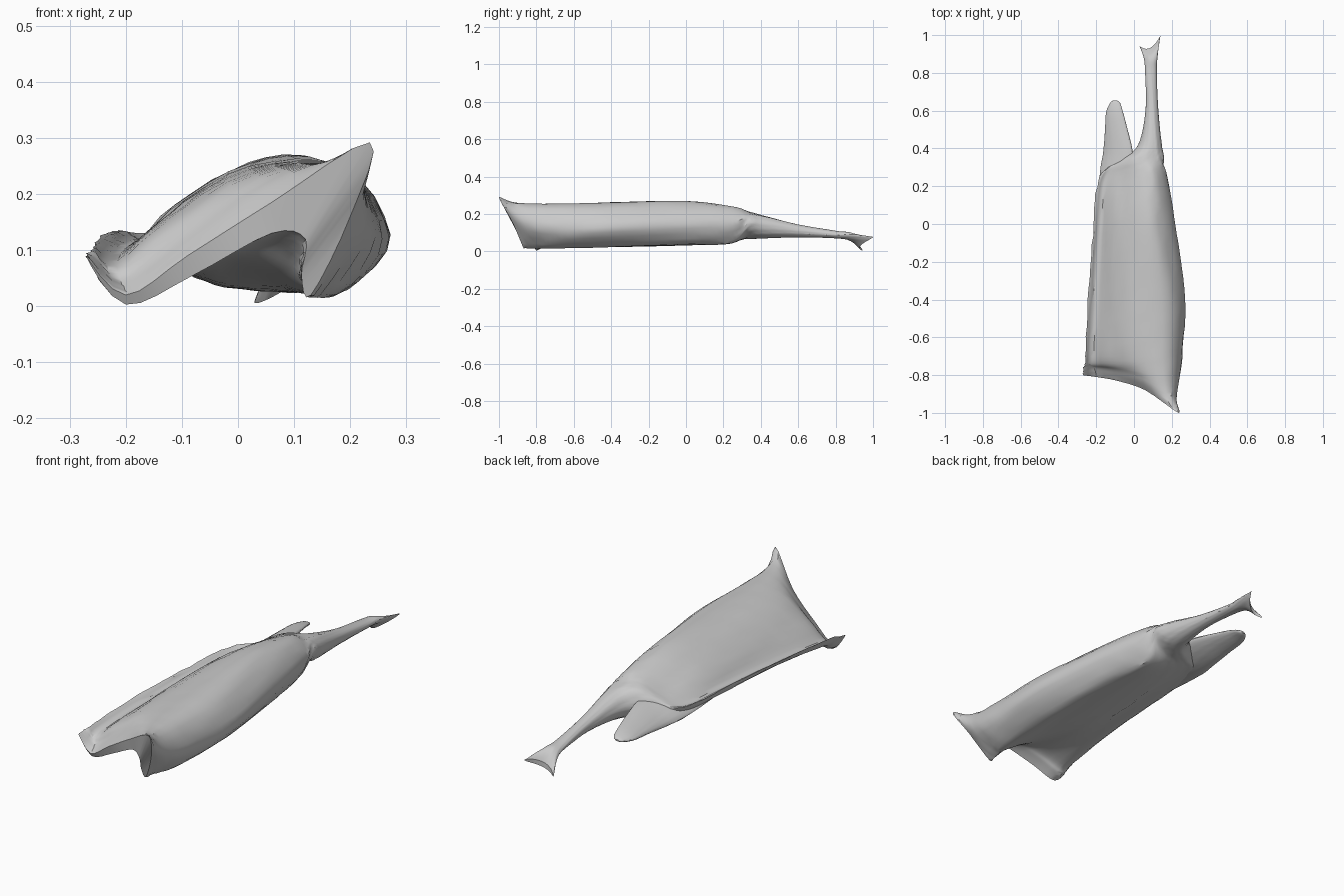
import bpy, bmesh, math, random
from mathutils import Vector

if "Cube" in bpy.data.objects:
    bpy.data.objects.remove(bpy.data.objects["Cube"])

random.seed(4)
N = 12          # control points round each section
SUB = 4         # subdivisions between control points
GREY = bpy.data.materials.new("pale grey")
GREY.diffuse_color = (0.6, 0.6, 0.6, 1)
GREY.use_nodes = True
GREY.node_tree.nodes["Principled BSDF"].inputs["Base Color"].default_value = GREY.diffuse_color


def spline(p0, p1, p2, p3, t):
    return 0.5 * (2 * p1 + (p2 - p0) * t + (2 * p0 - 5 * p1 + 4 * p2 - p3) * t * t
                  + (3 * p1 - p0 - 3 * p2 + p3) * t ** 3)


def oval(y, cx, rx, cz, rz, tilt=0.0, skew=0.0, dip=0.0):
    """Oval section, starting at the left and going over the top."""
    out = []
    for i in range(N):
        a = math.pi - 2 * math.pi * i / N
        c, s = math.cos(a), math.sin(a)
        out.append(Vector((cx + rx * c, y + skew * c - dip * (1 - c * c),
                           cz + rz * s + tilt * rx * c)))
    return out


def loft(name, rings, steps, rough, ragged=0.0):
    """Smooth skin through the sections, with fine fibre ridges and closed ends."""
    fine = []
    for r in rings:
        fine.append([spline(r[i - 1], r[i], r[(i + 1) % N], r[(i + 2) % N], k / SUB)
                     for i in range(N) for k in range(SUB)])
    m = N * SUB
    rows, last = [], len(fine) - 1
    for j in range(last):
        a, b, c, d = fine[max(j - 1, 0)], fine[j], fine[j + 1], fine[min(j + 2, last)]
        for k in range(steps):
            rows.append([spline(a[i], b[i], c[i], d[i], k / steps) for i in range(m)])
    rows.append(fine[-1])
    bm = bmesh.new()
    ridge = [random.uniform(-rough, rough) for _ in range(m)]
    grid = []
    for j, row in enumerate(rows):
        mid = sum(row, Vector()) / m
        line = []
        for i, p in enumerate(row):
            d = p - mid
            d.y = 0
            amount = 0
            if 0 < j < len(rows) - 1:
                amount = ridge[(i + j // 3) % m] * min(1, d.length / .12)
                if i == 0:
                    amount += random.uniform(0, ragged) * min(1, d.length / .2) ** 3
            line.append(bm.verts.new(p + d.normalized() * amount))
        grid.append(line)
    for a, b in zip(grid, grid[1:]):
        for i in range(m):
            k = (i + 1) % m
            bm.faces.new((a[i], a[k], b[k], b[i]))
    # end caps: strips joining the upper edge to the lower edge
    for line in (grid[0], grid[-1]):
        for i in range(m // 2):
            quad = [line[i], line[i + 1], line[m - i - 1], line[(m - i) % m]]
            face = list(dict.fromkeys(quad))
            if len(face) > 2:
                bm.faces.new(face)
    bmesh.ops.recalc_face_normals(bm, faces=bm.faces)
    me = bpy.data.meshes.new(name)
    bm.to_mesh(me)
    bm.free()
    me.materials.append(GREY)
    ob = bpy.data.objects.new(name, me)
    bpy.context.collection.objects.link(ob)
    bpy.ops.object.select_all(action='DESELECT')
    ob.select_set(True)
    bpy.context.view_layer.objects.active = ob
    bpy.ops.object.shade_smooth_by_angle(angle=math.radians(35))
    return ob


# front edge: curled lip on the left, raised spike and slanted cut on the right
front = [Vector(p) for p in (
    (-.27, -.80, .088), (-.20, -.81, .02), (-.09, -.83, .09), (.06, -.88, .185),
    (.235, -1.0, .292), (.20, -.93, .16), (.13, -.87, .02), (.113, -.88, .055),
    (.12, -.905, .12), (.06, -.87, .13), (-.08, -.82, .055), (-.20, -.80, .003))]

# belly sections as (x, z) from the left rim, over the top and back underneath
belly = {
    -.7: ((-.255, .105), (-.215, .08), (-.13, .15), (.02, .235), (.185, .248), (.255, .12),
          (.18, .022), (.12, .025), (.06, .055), (-.02, .085), (-.10, .075), (-.21, .05)),
    -.4: ((-.238, .125), (-.20, .105), (-.12, .17), (.02, .25), (.18, .25), (.27, .13),
          (.20, .035), (.11, .025), (.03, .03), (-.04, .04), (-.12, .07), (-.20, .08)),
    0: ((-.21, .135), (-.175, .12), (-.10, .185), (.02, .255), (.13, .258), (.22, .15),
        (.17, .05), (.10, .035), (.03, .035), (-.04, .045), (-.10, .065), (-.18, .09)),
    .25: ((-.18, .13), (-.145, .125), (-.07, .17), (.03, .225), (.11, .235), (.175, .16),
          (.14, .06), (.09, .045), (.03, .05), (-.03, .06), (-.09, .075), (-.15, .09)),
}
body = [[Vector((x, y, z)) for x, z in pts] for y, pts in belly.items()]

# section just behind the front edge, so the spike flares only at the very corner
collar = [a.lerp(b, .4) for a, b in zip(front, body[0])]
collar[3] = Vector((.045, -.82, .218))
collar[4] = Vector((.195, -.91, .255))
collar[5] = Vector((.228, -.86, .14))
sections = [front, collar] + body

# tendon: narrows behind the belly and fans out into a forked end
sections += [
    oval(.34, .045, .112, .138, .072, .12),
    oval(.42, .085, .062, .13, .06, .1),
    oval(.60, .095, .034, .11, .034),
    oval(.80, .09, .031, .09, .02),
    oval(.88, .088, .036, .078, .02, .3),
    oval(.972, .085, .056, .042, .012, .62, .028, .04),
]
loft("muscle_belly_and_tendon", sections, 7, .003, .008)

# rounded tongue continuing the left rim past the notch
loft("rear_tongue", [
    oval(.02, -.10, .085, .125, .015, .3),
    oval(.25, -.092, .089, .117, .028, .35),
    oval(.38, -.085, .078, .115, .026, .4),
    oval(.50, -.094, .060, .112, .02, .35),
    oval(.59, -.103, .045, .108, .015, .3),
    oval(.64, -.10, .027, .104, .010, .2),
    oval(.655, -.10, .008, .102, .004),
], 5, .002, .004)
